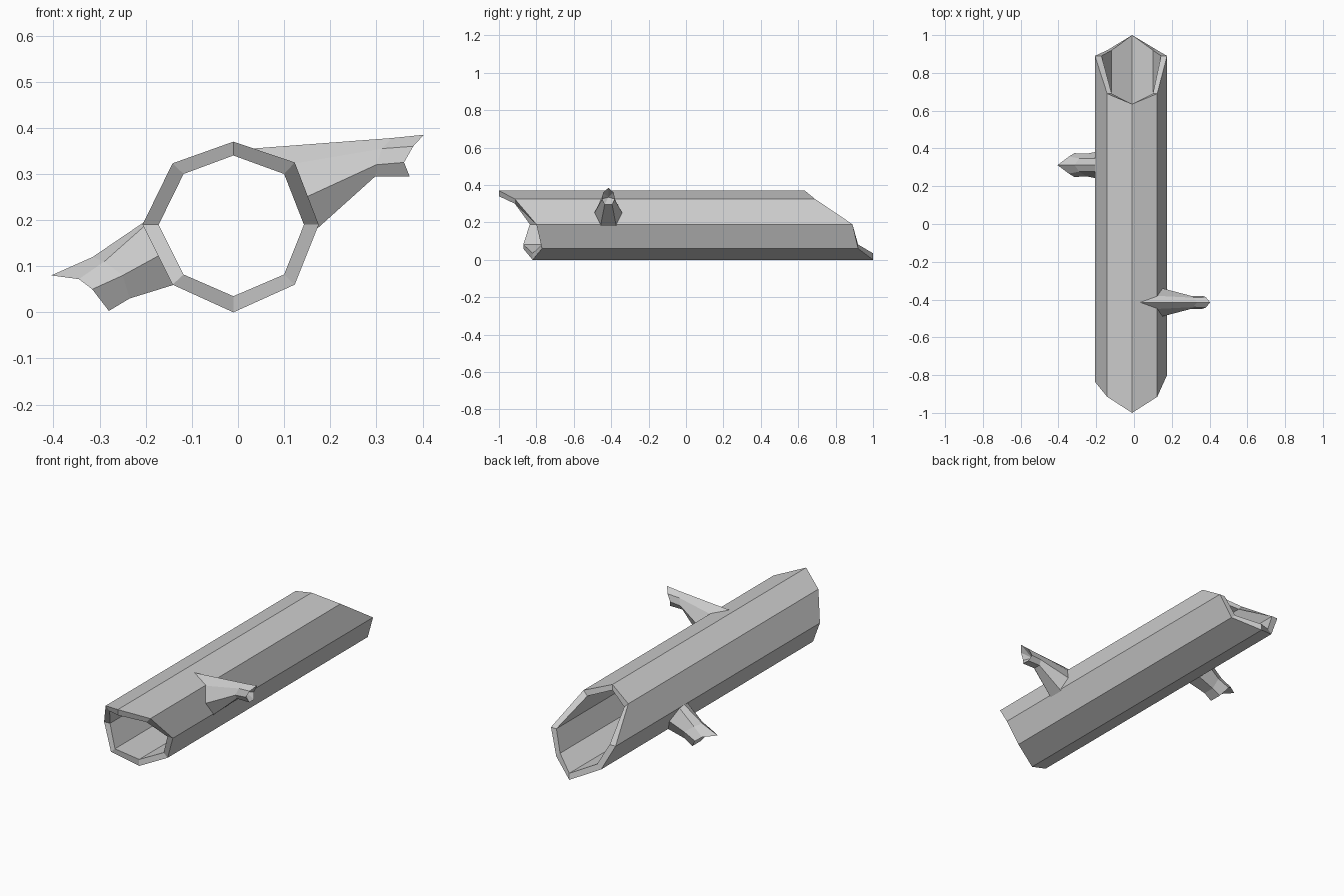
import bpy, bmesh

if "Cube" in bpy.data.objects:
    bpy.data.objects.remove(bpy.data.objects["Cube"])


def loft(name, rings, closed_loop=False, cap_start=None, cap_end=None):
    """Skin consecutive rings; optional cap points close the ends as fans."""
    bm = bmesh.new()
    vr = [[bm.verts.new(p) for p in r] for r in rings]
    n = len(vr[0])
    pairs = list(zip(vr, vr[1:]))
    if closed_loop:
        pairs.append((vr[-1], vr[0]))
    for a, b in pairs:
        for i in range(n):
            j = (i + 1) % n
            bm.faces.new((a[i], a[j], b[j], b[i]))
    for ring, cap in ((vr[0], cap_start), (vr[-1], cap_end)):
        if cap:
            c = bm.verts.new(cap)
            for i in range(n):
                bm.faces.new((ring[i], ring[(i + 1) % n], c))
    bmesh.ops.recalc_face_normals(bm, faces=bm.faces)
    me = bpy.data.meshes.new(name)
    bm.to_mesh(me)
    bm.free()
    ob = bpy.data.objects.new(name, me)
    bpy.context.collection.objects.link(ob)
    return ob


def mirrored(half, y):
    """Ring from (x, half width, z) points; the first lies on the centre plane."""
    return ([(x, y + w, z) for x, w, z in half]
            + [(x, y - w, z) for x, w, z in reversed(half[1:])])


# Hollow log: octagonal outer and inner profiles (x, z), clockwise from the top
outer = [(-.01, .37), (.123, .325), (.175, .19), (.123, .06),
         (-.01, 0), (-.142, .06), (-.207, .19), (-.142, .323)]
inner = [(-.01, .34), (.10, .30), (.143, .19), (.10, .082),
         (-.01, .035), (-.118, .082), (-.172, .19), (-.118, .30)]
# Slanted cut ends
front = [-1, -.915, -.80, -.77, -.82, -.87, -.835, -.915]
back = [.635, .69, .89, .92, 1, .92, .89, .69]
loft("hollow_log",
     [[(x, y, z) for (x, z), y in zip(prof, ys)]
      for prof, ys in ((outer, front), (outer, back), (inner, back), (inner, front))],
     closed_loop=True)

# Right branch stub: base, neck, flared broken tip with a hollow end
right = [
    [(.03, 0, .355), (.118, .035, .322), (.148, .075, .25), (.17, .042, .18)],
    [(.335, 0, .378), (.312, .025, .355), (.30, .035, .32), (.298, .02, .295)],
    [(.403, 0, .385), (.38, .028, .36), (.36, .035, .325), (.372, .02, .295)],
]
loft("right_branch", [mirrored(r, -.415) for r in right], cap_end=(.33, -.415, .335))

# Left branch stub, drooping to the ground
left = [
    [(-.19, 0, .205), (-.203, .035, .187), (-.168, .077, .125), (-.138, .04, .06)],
    [(-.315, 0, .12), (-.29, .035, .11), (-.25, .06, .08), (-.235, .032, .03)],
    [(-.405, 0, .08), (-.345, .045, .072), (-.316, .063, .05), (-.28, .035, .003)],
]
loft("left_branch", [mirrored(r, .312) for r in left], cap_end=(-.29, .312, .065))
